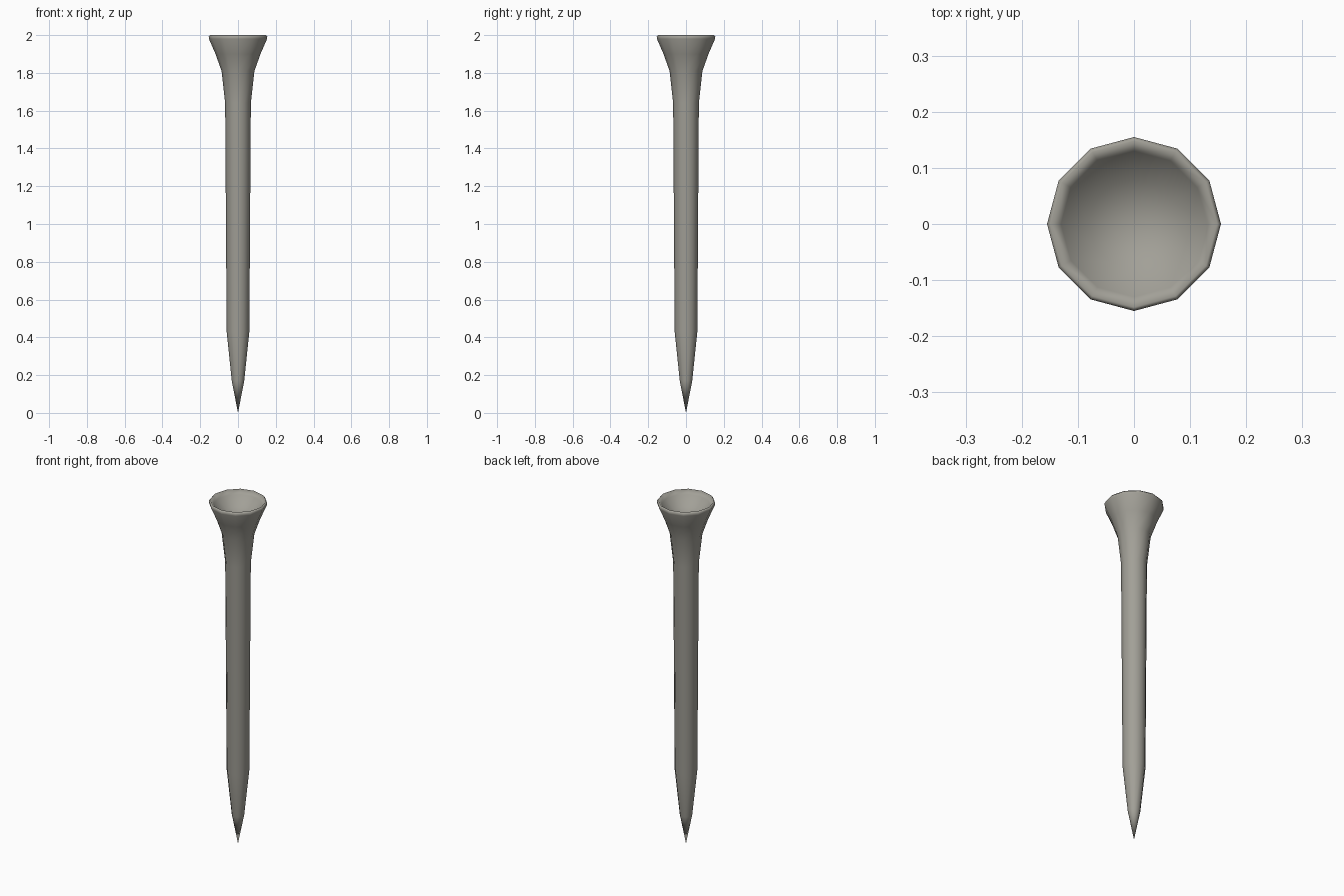
import bpy
import bmesh
from math import cos, sin, tau

cube = bpy.data.objects.get("Cube")
if cube:
    bpy.data.objects.remove(cube, do_unlink=True)

SIDES = 12

# Warm grey finish
grey = bpy.data.materials.new("warm_grey")
grey.use_nodes = True
colour = (0.36, 0.35, 0.31, 1)
grey.diffuse_color = colour
grey.node_tree.nodes["Principled BSDF"].inputs["Base Color"].default_value = colour

# Radius and height, from the pointed tip up the shaft, over the rim, into the cup
profile = [(0, 0), (0.033, 0.17), (0.06, 0.43), (0.068, 1.64), (0.087, 1.81),
           (0.119, 1.9), (0.154, 1.98), (0.155, 1.992), (0.148, 2.0),
           (0.13, 1.975), (0.08, 1.93), (0, 1.9)]


def lathe(name, points, sides, material):
    bm = bmesh.new()
    rings = []
    for r, z in points:
        if r == 0:
            rings.append([bm.verts.new((0, 0, z))] * sides)
        else:
            rings.append([bm.verts.new((r * cos(tau * i / sides), r * sin(tau * i / sides), z))
                          for i in range(sides)])
    for low, high in zip(rings, rings[1:]):
        for i in range(sides):
            j = (i + 1) % sides
            corners = dict.fromkeys((low[i], low[j], high[j], high[i]))
            bm.faces.new(list(corners)).smooth = True
    bmesh.ops.recalc_face_normals(bm, faces=bm.faces)
    mesh = bpy.data.meshes.new(name)
    bm.to_mesh(mesh)
    bm.free()
    mesh.materials.append(material)
    obj = bpy.data.objects.new(name, mesh)
    bpy.context.collection.objects.link(obj)
    return obj


# Tapered peg with flared, cupped head
lathe("cupped_peg", profile, SIDES, grey)
